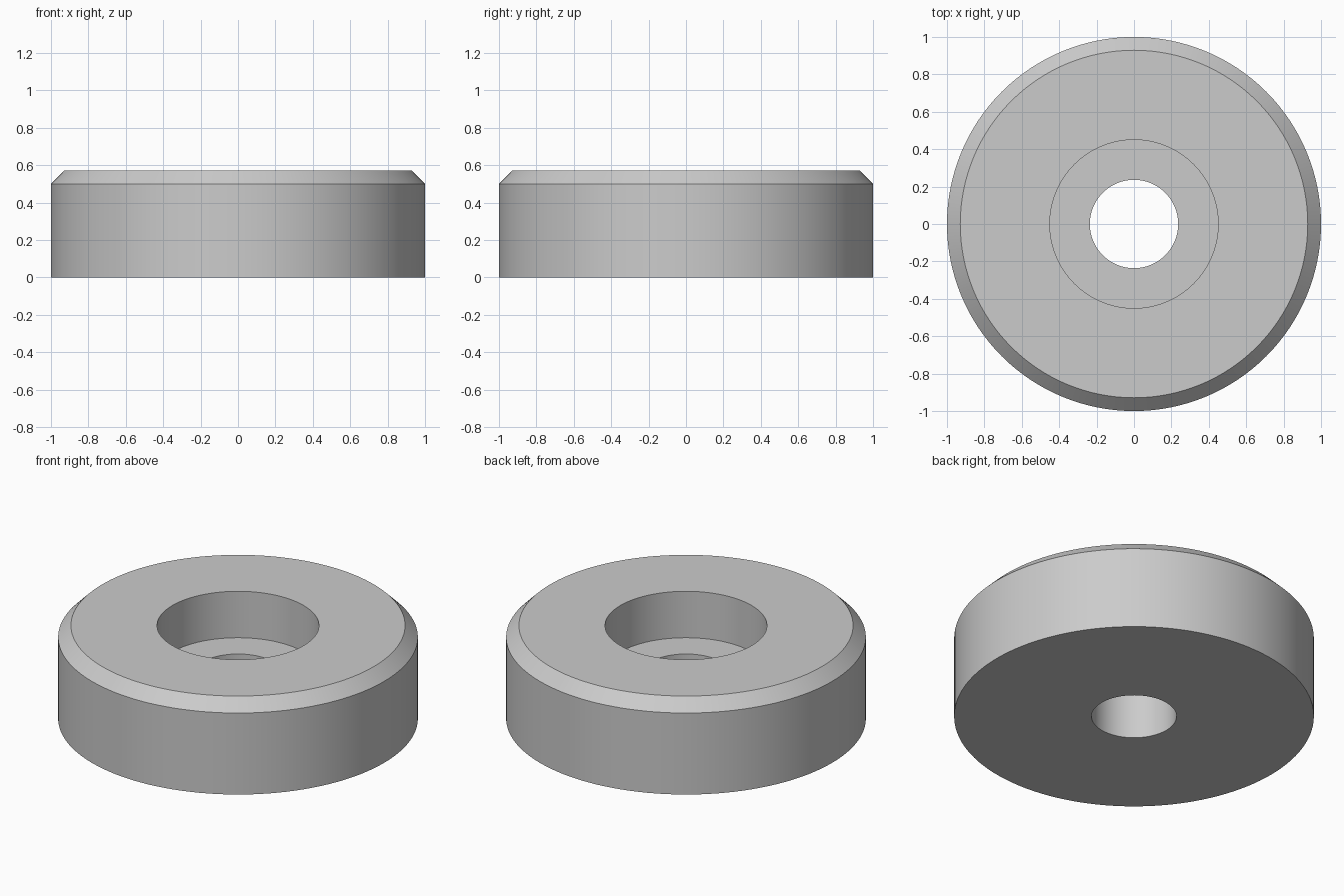
import bpy
import bmesh
import math

SEGMENTS = 128
OUTER, BORE, POCKET = 1.0, 0.236, 0.45
HEIGHT, FLOOR, CHAMFER = 0.571, 0.286, 0.071

cube = bpy.data.objects.get("Cube")
if cube:
    bpy.data.objects.remove(cube, do_unlink=True)

grey = bpy.data.materials.new("light grey")
grey.use_nodes = True
colour = (0.6, 0.6, 0.6, 1)
grey.diffuse_color = colour
grey.node_tree.nodes["Principled BSDF"].inputs["Base Color"].default_value = colour


def lathe(name, profile, material):
    """Revolve a closed (radius, z) profile around the z axis."""
    bm = bmesh.new()
    rings = []
    for i in range(SEGMENTS):
        a = math.tau * i / SEGMENTS
        rings.append([bm.verts.new((r * math.cos(a), r * math.sin(a), z))
                      for r, z in profile])
    for i, ring in enumerate(rings):
        following = rings[(i + 1) % SEGMENTS]
        for j in range(len(profile)):
            k = (j + 1) % len(profile)
            bm.faces.new((ring[j], following[j], following[k], ring[k]))
    bmesh.ops.recalc_face_normals(bm, faces=bm.faces)
    mesh = bpy.data.meshes.new(name)
    bm.to_mesh(mesh)
    bm.free()
    mesh.materials.append(material)
    obj = bpy.data.objects.new(name, mesh)
    bpy.context.collection.objects.link(obj)
    bpy.ops.object.select_all(action="DESELECT")
    obj.select_set(True)
    bpy.context.view_layer.objects.active = obj
    bpy.ops.object.shade_smooth_by_angle(angle=math.radians(30))
    return obj


# Round foot with a chamfered rim, a through bore and a counterbored pocket
lathe("counterbored_foot", [
    (BORE, 0),
    (OUTER, 0),
    (OUTER, HEIGHT - CHAMFER),
    (OUTER - CHAMFER, HEIGHT),
    (POCKET, HEIGHT),
    (POCKET, FLOOR),
    (BORE, FLOOR),
], grey)
